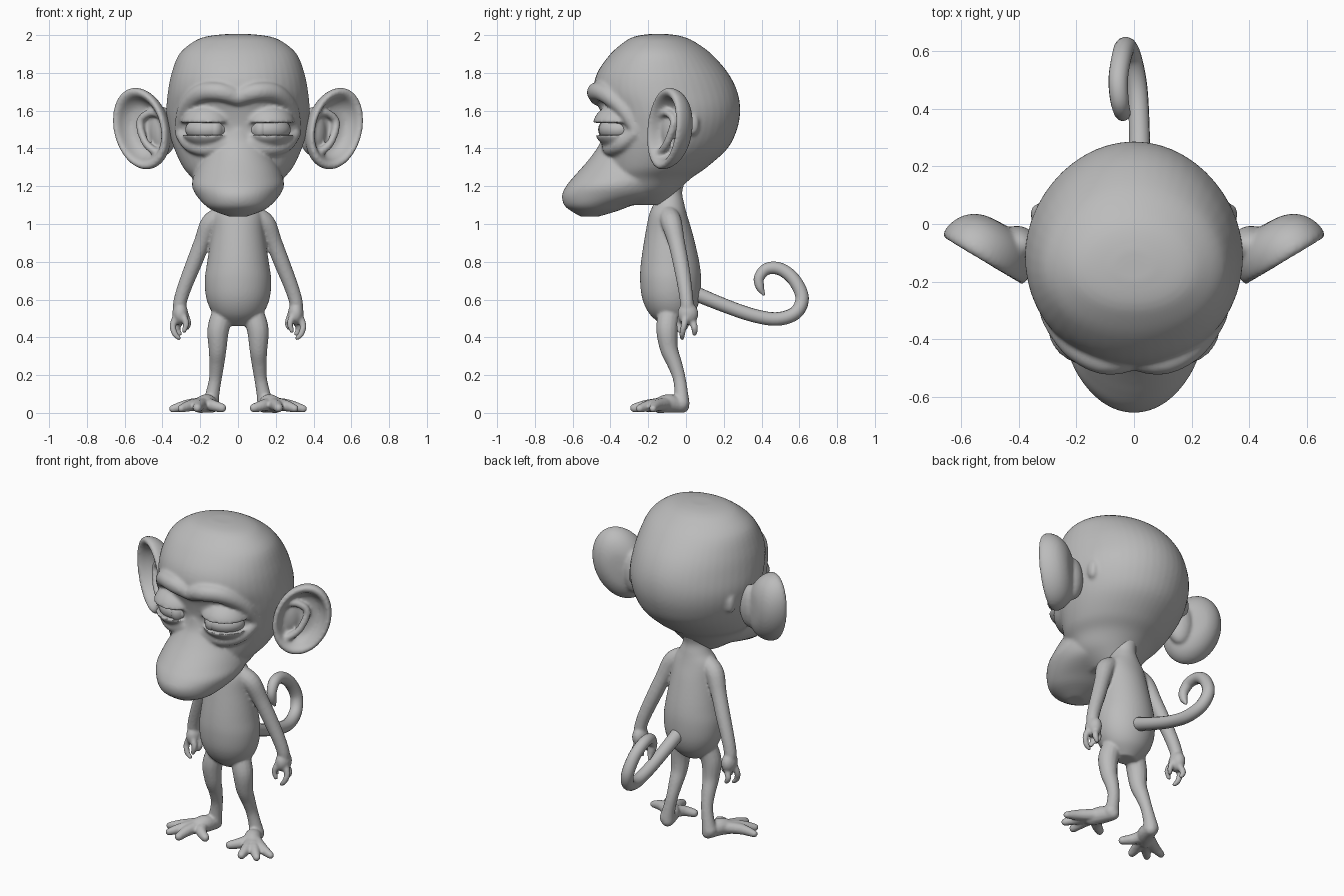
import bpy, bmesh, math
from mathutils import Vector, Matrix

cube = bpy.data.objects.get("Cube")
if cube:
    bpy.data.objects.remove(cube)

grey = bpy.data.materials.new("plain_grey")
grey.use_nodes = True
grey.diffuse_color = (0.5, 0.5, 0.5, 1)
grey.node_tree.nodes["Principled BSDF"].inputs["Base Color"].default_value = (0.5, 0.5, 0.5, 1)


def spline(rows, steps=5):
    """Catmull-Rom through rows of numbers."""
    rows = [Vector(r) for r in rows]
    out = []
    for i in range(len(rows) - 1):
        a, b, c, d = rows[max(i - 1, 0)], rows[i], rows[i + 1], rows[min(i + 2, len(rows) - 1)]
        for k in range(steps):
            t = k / steps
            out.append(0.5 * (2 * b + (c - a) * t + (2 * a - 5 * b + 4 * c - d) * t ** 2
                              + (3 * b - 3 * c + d - a) * t ** 3))
    return out + [rows[-1]]


def loft(bm, rings):
    """Skin a list of point rings and cap both ends."""
    loops = [[bm.verts.new(p) for p in ring] for ring in rings]
    n = len(loops[0])
    for a, b in zip(loops, loops[1:]):
        for i in range(n):
            bm.faces.new((a[i], a[(i + 1) % n], b[(i + 1) % n], b[i]))
    bm.faces.new(loops[0][::-1])
    bm.faces.new(loops[-1])


def circle(n):
    return [(math.cos(2 * math.pi * i / n), math.sin(2 * math.pi * i / n)) for i in range(n)]


def stack(bm, rows, egg=0, n=48):
    """Horizontal sections: height, front y, back y, half width; egg narrows the back."""
    loft(bm, [[(hw * c * (1 - egg * s), (f + b) / 2 + (b - f) / 2 * s, z) for c, s in circle(n)]
              for z, f, b, hw in spline(rows)])


def tube(bm, rows, side=1, n=14):
    """Round limb through x, y, z, radius with rounded ends."""
    pts = spline(rows)
    pos = [Vector((p[0] * side, p[1], p[2])) for p in pts]
    rad = [p[3] for p in pts]
    tan = [(pos[min(i + 1, len(pos) - 1)] - pos[max(i - 1, 0)]).normalized() for i in range(len(pos))]
    u = tan[0].orthogonal().normalized()
    rings = []

    def ring(p, r, t):
        v = t.cross(u)
        rings.append([p + r * (c * u + s * v) for c, s in circle(n)])

    caps = [math.radians(a) for a in (80, 55, 28)]
    for a in caps:
        ring(pos[0] - tan[0] * rad[0] * math.sin(a), rad[0] * math.cos(a), tan[0])
    for i, (p, r, t) in enumerate(zip(pos, rad, tan)):
        if i:
            u = tan[i - 1].rotation_difference(t) @ u
        ring(p, r, t)
    for a in caps[::-1]:
        ring(pos[-1] + tan[-1] * rad[-1] * math.sin(a), rad[-1] * math.cos(a), tan[-1])
    loft(bm, rings)


def ball(bm, centre, radii, turn=0):
    m = Matrix.Translation(centre) @ Matrix.Rotation(turn, 4, 'Z') @ Matrix.Diagonal((*radii, 1))
    return bmesh.ops.create_uvsphere(bm, u_segments=32, v_segments=20, radius=1, matrix=m)["verts"]


def lid(bm, centre, radii, turn, cut, up):
    """Part of a ball above or below a flat cut."""
    verts = ball(bm, centre, radii, turn)
    edges = {e for v in verts for e in v.link_edges}
    faces = {f for v in verts for f in v.link_faces}
    bmesh.ops.bisect_plane(bm, geom=verts + list(edges) + list(faces), plane_co=(0, 0, cut),
                           plane_no=(0, 0, up), clear_inner=True)
    bmesh.ops.holes_fill(bm, edges=[e for e in bm.edges if e.is_boundary])


def finish(name, bm, voxel=0, smooth=6):
    """Make the object; optionally fuse its pieces into one soft skin."""
    bmesh.ops.recalc_face_normals(bm, faces=bm.faces)
    for f in bm.faces:
        f.smooth = True
    me = bpy.data.meshes.new(name)
    bm.to_mesh(me)
    bm.free()
    me.materials.append(grey)
    ob = bpy.data.objects.new(name, me)
    bpy.context.collection.objects.link(ob)
    if voxel:
        r = ob.modifiers.new("fuse", 'REMESH')
        r.mode, r.voxel_size, r.use_smooth_shade = 'VOXEL', voxel, True
        s = ob.modifiers.new("soften", 'SMOOTH')
        s.factor, s.iterations = 0.5, smooth


# head: cranium, muzzle, brows, eye bags and heavy lids with a slit between
bm = bmesh.new()
stack(bm, [(1.1, -.34, -.1, .09), (1.17, -.4, -.045, .19), (1.24, -.42, .025, .24), (1.3, -.43, .11, .29),
           (1.4, -.44, .22, .337), (1.5, -.435, .27, .365), (1.6, -.455, .287, .378), (1.7, -.49, .272, .37),
           (1.8, -.47, .222, .35), (1.9, -.4, .135, .31), (1.965, -.325, .045, .235),
           (1.993, -.27, -.02, .165), (2.005, -.2, -.09, .07)], .08)
stack(bm, [(1.04, -.56, -.46, .05), (1.07, -.61, -.36, .13), (1.1, -.645, -.28, .175), (1.15, -.657, -.12, .22),
           (1.2, -.635, -.08, .243), (1.25, -.595, -.05, .237), (1.3, -.55, -.1, .215), (1.36, -.5, -.15, .18),
           (1.43, -.455, -.2, .14), (1.5, -.44, -.2, .09)])
for s in (1, -1):
    tube(bm, [(0, -.465, 1.67, .045), (.1, -.475, 1.7, .05), (.2, -.425, 1.69, .05),
              (.275, -.33, 1.61, .045), (.3, -.265, 1.5, .035)], s)
    tube(bm, [(.07, -.42, 1.43, .03), (.16, -.4, 1.4, .04), (.25, -.345, 1.42, .04), (.3, -.27, 1.48, .035)], s)
    lid(bm, (s * .165, -.36, 1.52), (.14, .133, .115), s * .4, 1.535, 1)
    lid(bm, (s * .165, -.36, 1.5), (.135, .125, .1), s * .4, 1.47, -1)
    ball(bm, (s * .335, .035, 1.53), (.025, .035, .06))
finish("head", bm, .01, 6)

# eyes: ball and iris
for s, side in ((1, "left"), (-1, "right")):
    bm = bmesh.new()
    ball(bm, (s * .163, -.36, 1.5), (.118, .1, .07), s * .35)
    finish(side + "_eyeball", bm)
    bm = bmesh.new()
    ball(bm, (s * .115, -.4, 1.5), (.045, .066, .06), s * .15)
    finish(side + "_iris", bm)

# ears: tilted oval dishes with a rolled rim and an inner ridge
dish = [(.02, .085), (.45, .078), (.75, .052), (.93, .012), (1, -.03), (.98, -.055), (.9, -.063),
        (.8, -.05), (.7, -.015), (.55, .012), (.3, .02), (.02, .02)]
for s, side in ((1, "left"), (-1, "right")):
    bm = bmesh.new()
    rings = []
    for k, d in spline(dish, 3):
        ring = []
        for c, t in circle(48):
            x, z = .163 * k * c + .035 * k * t, .216 * k * t
            p = Matrix.Rotation(math.radians(31), 3, 'Z') @ Vector((x, d, z))
            ring.append(((p.x + .495) * s, p.y - .075, p.z + 1.505))
        rings.append(ring)
    loft(bm, rings)
    ball(bm, (s * .395, -.07, 1.49), (.075, .06, .13), s * .5)
    tube(bm, [(.4, -.14, 1.57, .02), (.46, -.1, 1.59, .021), (.52, -.065, 1.54, .021),
              (.49, -.1, 1.43, .021), (.42, -.14, 1.37, .022)], s)
    finish(side + "_ear", bm, .009, 7)

# body: torso, arms, hands, legs and feet
bm = bmesh.new()
stack(bm, [(1.24, -.13, 0, .07), (1.17, -.155, -.02, .065), (1.11, -.17, -.01, .09), (1.05, -.195, .005, .13),
           (.95, -.215, .035, .14), (.8, -.238, .07, .163), (.7, -.243, .08, .176), (.6, -.23, .072, .166),
           (.52, -.19, .04, .128), (.46, -.12, -.02, .06)])
fingers = [[(.32, .0, .52, .022), (.345, -.01, .465, .018), (.335, -.02, .42, .016), (.312, -.02, .395, .012)],
           [(.3, .03, .5, .022), (.322, .045, .45, .018), (.31, .045, .42, .014)],
           [(.295, -.02, .52, .022), (.275, -.035, .475, .017), (.285, -.035, .435, .013)],
           [(.28, .01, .52, .02), (.262, .005, .475, .016), (.27, -.005, .45, .013)]]
toes = [(.345, -.175, .022), (.3, -.245, .023), (.215, -.272, .026), (.085, -.2, .026)]
for s in (1, -1):
    tube(bm, [(.09, -.09, 1.04, .055), (.145, -.075, 1.0, .055), (.19, -.05, .9, .045), (.238, -.025, .78, .042),
              (.285, -.005, .66, .038), (.308, .005, .58, .036), (.305, .01, .53, .037)], s)
    ball(bm, (s * .306, .01, .525), (.042, .055, .06))
    for f in fingers:
        tube(bm, f, s, 10)
    tube(bm, [(.08, -.09, .53, .058), (.105, -.1, .44, .058), (.108, -.09, .34, .048), (.112, -.06, .26, .04),
              (.12, -.035, .18, .034), (.135, -.025, .1, .037), (.145, -.025, .05, .045)], s)
    tube(bm, [(.14, -.02, .037, .038), (.165, -.09, .05, .05), (.2, -.14, .04, .042)], s)
    for x, y, r in toes:
        tube(bm, [(.17, -.09, .05, .036), ((x + .19) / 2, (y - .13) / 2, .04, .032), (x, y, r, r * .95)], s, 10)
finish("body", bm, .0075, 4)

# tail: curled tube
bm = bmesh.new()
tube(bm, [(.02, .03, .64, .04), (.02, .2, .57, .037), (.018, .35, .518, .036), (.01, .48, .497, .036),
          (-.01, .58, .53, .036), (-.03, .615, .61, .036), (-.045, .572, .705, .035), (-.055, .5, .761, .034),
          (-.05, .427, .762, .032), (-.04, .387, .715, .028), (-.036, .392, .665, .022), (-.036, .41, .63, .009)])
finish("tail", bm)
